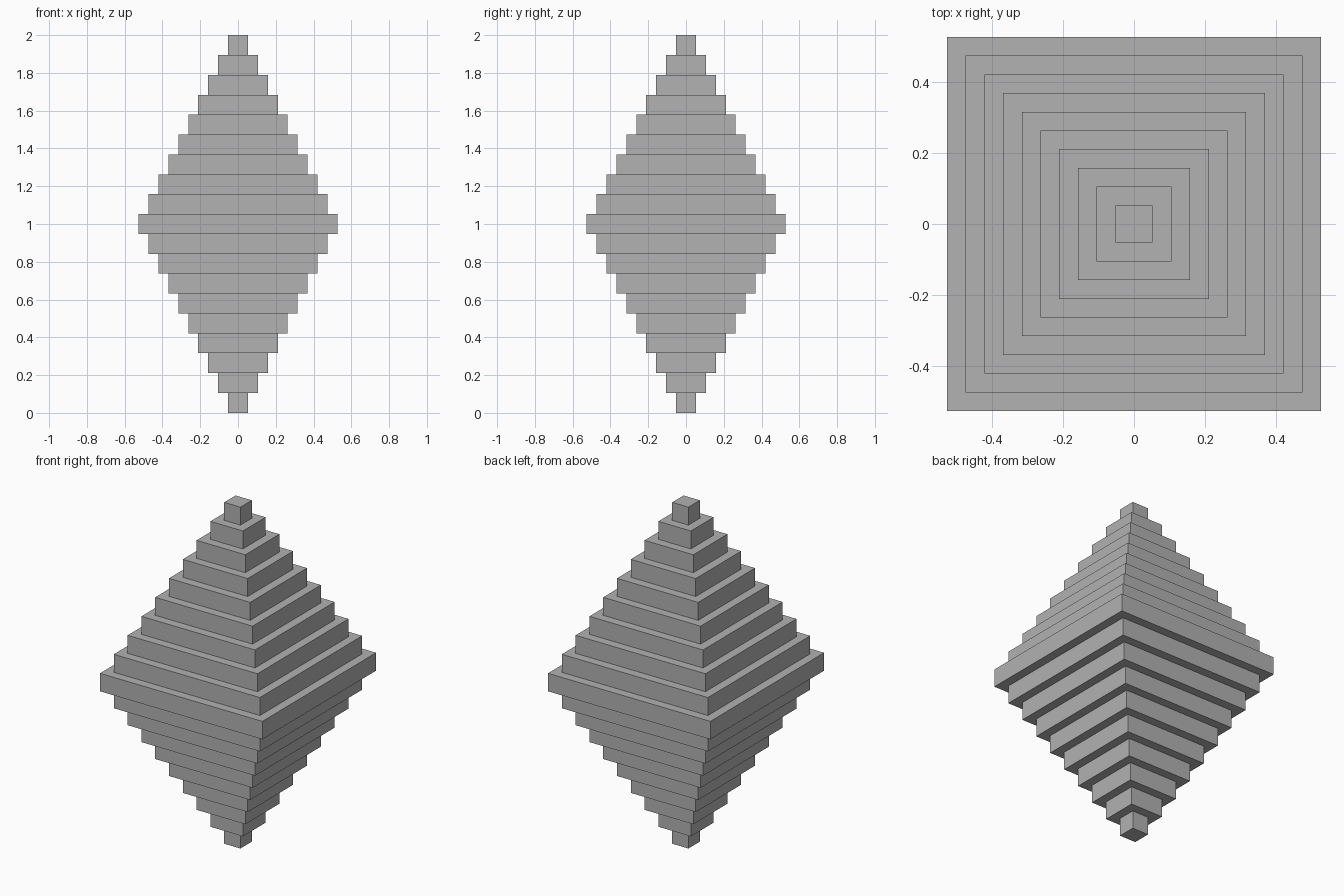
import bpy

# Remove the default cube
default = bpy.data.objects.get("Cube")
if default:
    bpy.data.objects.remove(default, do_unlink=True)

# Single stone grey
GREY = (0.445, 0.445, 0.445, 1.0)
grey = bpy.data.materials.new("stone_grey")
grey.use_nodes = True
grey.diffuse_color = GREY
shader = next(n for n in grey.node_tree.nodes if n.type == 'BSDF_PRINCIPLED')
shader.inputs["Base Color"].default_value = GREY

STEPS = 10                # tiers from a tip to the widest tier
TIERS = 2 * STEPS - 1     # full stack, widest tier in the middle
UNIT = 2.0 / TIERS        # tier height, and growth in width per tier


def add_tier(index):
    """Square slab whose width grows towards the middle of the stack."""
    width = UNIT * (STEPS - abs(index - (STEPS - 1)))
    bpy.ops.mesh.primitive_cube_add(size=1, location=(0, 0, UNIT * (index + 0.5)))
    tier = bpy.context.object
    tier.name = f"square_tier_{index + 1:02d}"
    tier.scale = (width, width, UNIT)
    bpy.ops.object.transform_apply(location=False, rotation=False, scale=True)
    tier.data.materials.append(grey)


# Stepped double pyramid, bottom tip to top tip
for i in range(TIERS):
    add_tier(i)
